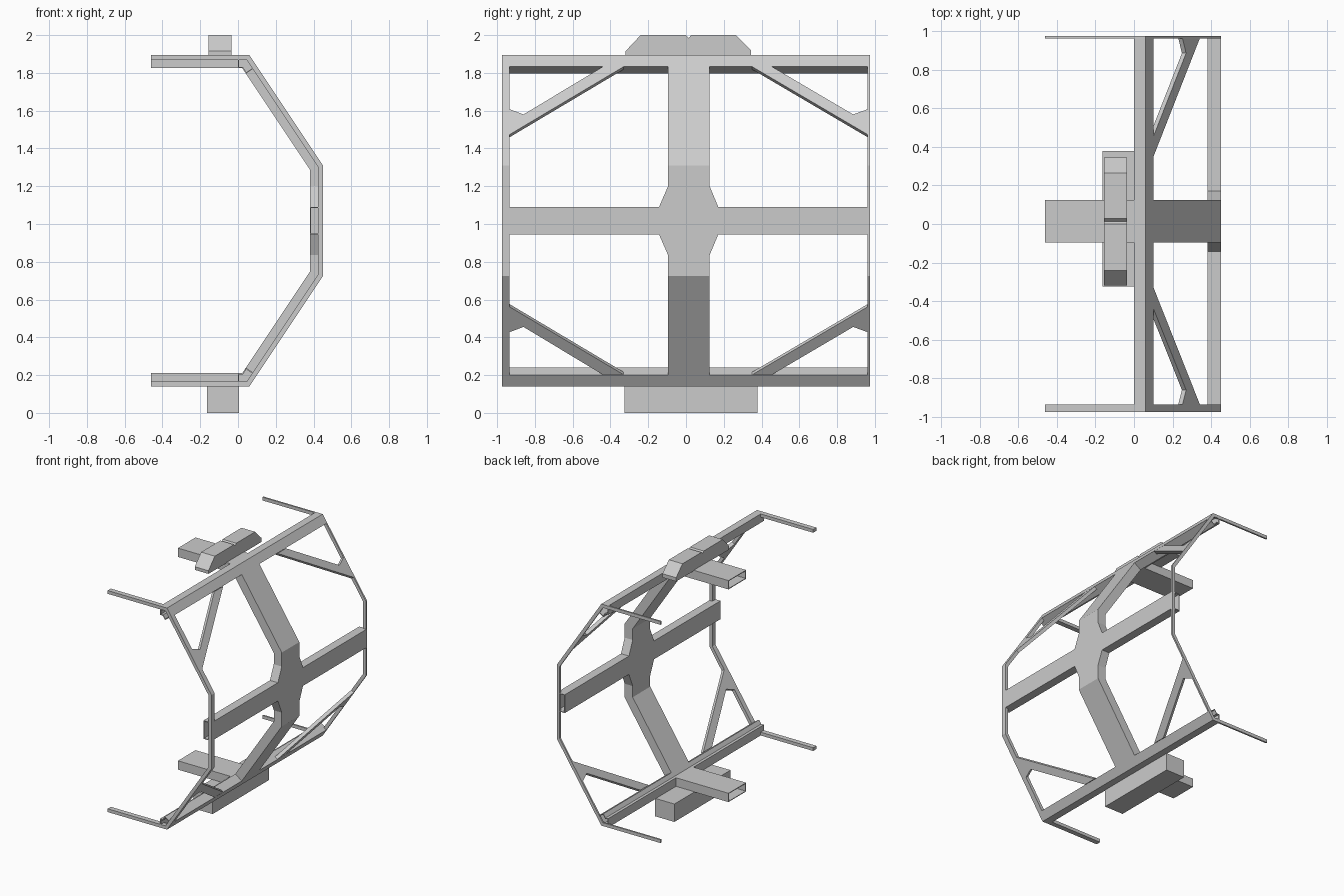
import bpy, bmesh
from mathutils import Vector

if "Cube" in bpy.data.objects:
    bpy.data.objects.remove(bpy.data.objects["Cube"])

MID = 1.0175                      # height of the horizontal symmetry plane
Y_END, BAND = 0.975, (-0.095, 0.125)


def flip(z):
    return 2 * MID - z


def loft(name, rings, wall=0.0):
    """Join successive rings; capped solid, or open thin-walled tube if wall is set."""
    bm = bmesh.new()
    vr = [[bm.verts.new(p) for p in r] for r in rings]
    n = len(rings[0])
    for a, b in zip(vr, vr[1:]):
        for i in range(n):
            j = (i + 1) % n
            bm.faces.new((a[i], a[j], b[j], b[i]))
    if not wall:
        bm.faces.new(vr[0])
        bm.faces.new(vr[-1][::-1])
    bmesh.ops.recalc_face_normals(bm, faces=bm.faces)
    me = bpy.data.meshes.new(name)
    bm.to_mesh(me)
    bm.free()
    ob = bpy.data.objects.new(name, me)
    bpy.context.collection.objects.link(ob)
    if wall:
        m = ob.modifiers.new("wall", 'SOLIDIFY')
        m.thickness, m.offset = wall, -1
    return ob


def along_y(name, xz, y0, y1, wall=0.0):
    return loft(name, [[(x, y, z) for x, z in xz] for y in (y0, y1)], wall)


def along_x(name, yz, x0, x1):
    return loft(name, [[(x, y, z) for y, z in yz] for x in (x0, x1)])


def bent_strip(name, t, y0, y1, wall=0.0):
    """C-shaped strip of depth t following the outer outline."""
    outer = [(-0.46, 1.895), (0.06, 1.895), (0.45, 1.31)]
    inner = [(-0.46, 1.895 - t), (0.06 - 0.535 * t, 1.895 - t), (0.45 - t, 1.31 - 0.303 * t)]
    outer += [(x, flip(z)) for x, z in reversed(outer)]
    inner += [(x, flip(z)) for x, z in reversed(inner)]
    rings = [[(o[0], y0, o[1]), (o[0], y1, o[1]), (i[0], y1, i[1]), (i[0], y0, i[1])]
             for o, i in zip(outer, inner)]
    return loft(name, rings, wall)


# Central band and the slim end ribs
bent_strip("central_band", 0.07, *BAND, wall=0.008)
bent_strip("rib_near", 0.026, -Y_END, -0.935)
bent_strip("rib_far", 0.026, 0.962, Y_END)

# Long beams: bent corner beams top and bottom, box beam in the middle
corner = [(0, 1.895), (0.06, 1.895), (0.1, 1.835), (0.042, 1.796), (0.0225, 1.825), (0, 1.825)]
box = [(0.38, 0.945), (0.45, 0.945), (0.45, 1.09), (0.38, 1.09)]
for side, y0, y1 in (("near", -Y_END, BAND[0]), ("far", BAND[1], Y_END)):
    along_y("top_beam_" + side, corner, y0, y1, 0.008)
    along_y("bottom_beam_" + side, [(x, flip(z)) for x, z in corner], y0, y1, 0.008)
    along_y("middle_beam_" + side, box, y0, y1, 0.008)

# Gussets where band and middle beam cross
for side, ya, yb in (("near", BAND[0], -0.143), ("far", BAND[1], 0.171)):
    tri = [(ya, 1.2), (yb, 1.09), (ya, 1.09)]
    along_x("gusset_upper_" + side, tri, 0.38, 0.45)
    along_x("gusset_lower_" + side, [(y, flip(z)) for y, z in tri], 0.38, 0.45)

# Diagonal braces lying in the sloped panels
near = [(-0.94, 1.47), (-0.33, 1.833), (-0.44, 1.833), (-0.86, 1.58), (-0.94, 1.61)]
far = [(0.968, 1.47), (0.35, 1.833), (0.455, 1.833), (0.885, 1.58), (0.968, 1.61)]
inward = Vector((-0.832, 0, -0.555)) * 0.026
for side, pts in (("near", near), ("far", far)):
    face = [Vector((0.06 + (1.895 - z) * 2 / 3, y, z)) for y, z in pts]
    back = [p + inward for p in face]
    loft("brace_upper_" + side, [face, back])
    loft("brace_lower_" + side, [[(p.x, p.y, flip(p.z)) for p in r] for r in (face, back)])

# Top housing with sloped ends and a small notch; bottom foot block
along_x("top_housing", [(-0.32, 1.89), (0.345, 1.89), (0.345, 1.92), (0.265, 2.0), (0.028, 2.0),
                        (0.014, 1.985), (0.0, 2.0), (-0.24, 2.0), (-0.32, 1.915)], -0.155, -0.035)
along_x("foot_block", [(-0.325, 0), (0.378, 0), (0.378, 0.142), (-0.325, 0.142)], -0.163, 0.005)
